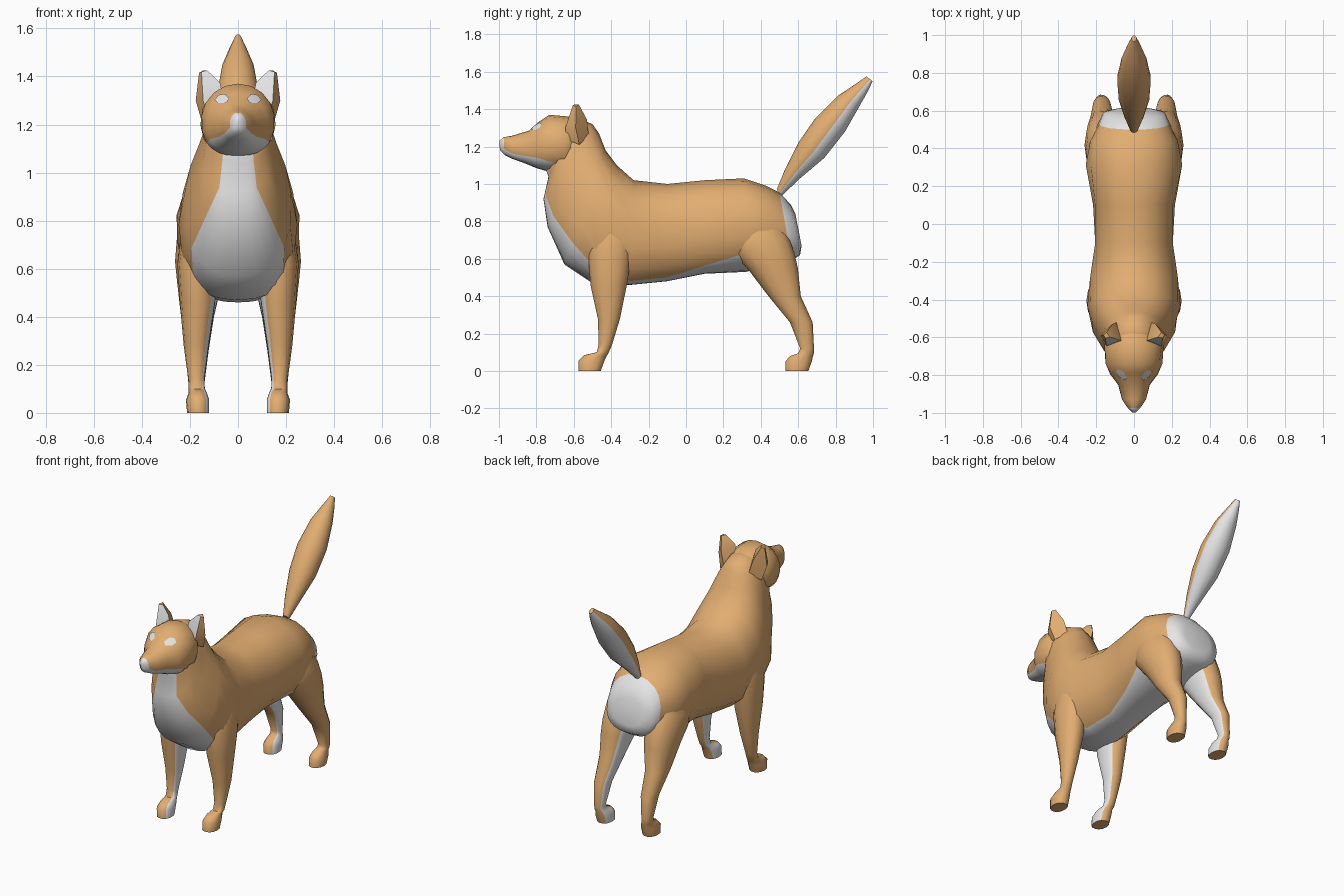
import bpy, bmesh, math
from mathutils import Vector
from mathutils.bvhtree import BVHTree

if "Cube" in bpy.data.objects:
    bpy.data.objects.remove(bpy.data.objects["Cube"], do_unlink=True)


def make_material(name, rgb):
    m = bpy.data.materials.new(name)
    m.use_nodes = True
    m.diffuse_color = (*rgb, 1)
    m.node_tree.nodes["Principled BSDF"].inputs["Base Color"].default_value = (*rgb, 1)
    return m


MATERIALS = [make_material("tan_fur", (0.76, 0.42, 0.165)),
             make_material("white_fur", (0.79, 0.79, 0.79))]
TAN, WHITE = 0, 1


def finish(name, bm, sharp=55, closed=True):
    """Turn a bmesh into a smooth-shaded object that keeps strong edges sharp."""
    if closed:
        bmesh.ops.recalc_face_normals(bm, faces=bm.faces)
    bm.normal_update()
    for f in bm.faces:
        f.smooth = True
    for e in bm.edges:
        if len(e.link_faces) == 2:
            e.smooth = e.calc_face_angle(0) < math.radians(sharp)
    mesh = bpy.data.meshes.new(name)
    bm.to_mesh(mesh)
    bm.free()
    for m in MATERIALS:
        mesh.materials.append(m)
    ob = bpy.data.objects.new(name, mesh)
    bpy.context.collection.objects.link(ob)
    return ob


def loft(name, rings, rows, caps, half=10, split=4, p=(0.85, 0.85), sharp=55):
    """Skin rings of (centre, u, v, t). The fur within t degrees of u is white
    in rows marked 's'; rows marked 'w' or 't' are wholly white or tan.
    p is the roundness on the u side and on the far side."""
    n = 2 * half
    bm = bmesh.new()
    loops = []
    for c, u, v, t in rings:
        loop = []
        for j in range(n):
            k = j if j <= half else j - n
            i = abs(k)
            a = i / split * t if i <= split else t + (i - split) / (half - split) * (180 - t)
            ca, sa = math.cos(math.radians(a)), math.sin(math.radians(a))
            q = p[0] if ca > 0 else p[1]
            side = 0 if i in (0, half) else math.copysign(sa ** q, k)
            loop.append(bm.verts.new(c + u * math.copysign(abs(ca) ** q, ca) + v * side))
        loops.append(loop)
    for row, a, b in zip(rows, loops, loops[1:]):
        for j in range(n):
            f = bm.faces.new((a[j], a[(j + 1) % n], b[(j + 1) % n], b[j]))
            inside = j < split or j >= n - split
            f.material_index = WHITE if row == "w" or (row == "s" and inside) else TAN
    for loop, colour in zip((loops[0], loops[-1]), caps):
        bm.faces.new(loop).material_index = colour
    return finish(name, bm, sharp)


def spine_rings(sections):
    """Rings from (top_y, top_z, bottom_y, bottom_z, half_width, t)."""
    out = []
    for ty, tz, by, bz, w, t in sections:
        top, bottom = Vector((0, ty, tz)), Vector((0, by, bz))
        out.append(((top + bottom) / 2, (bottom - top) / 2, Vector((w, 0, 0)), t))
    return out


# Torso and neck, from the rump forwards
loft("body", spine_rings([
    (0.585, 0.84, 0.618, 0.67, 0.10, 60),
    (0.56, 0.89, 0.610, 0.62, 0.165, 60),
    (0.50, 0.955, 0.565, 0.59, 0.188, 60),
    (0.43, 0.99, 0.45, 0.56, 0.235, 60),
    (0.31, 1.03, 0.32, 0.53, 0.258, 58),
    (0.10, 1.02, 0.10, 0.52, 0.217, 38),
    (-0.10, 1.00, -0.10, 0.48, 0.21, 25),
    (-0.28, 1.02, -0.30, 0.46, 0.238, 25),
    (-0.37, 1.10, -0.50, 0.47, 0.247, 45),
    (-0.43, 1.18, -0.65, 0.57, 0.222, 57),
    (-0.465, 1.27, -0.74, 0.77, 0.172, 44),
    (-0.50, 1.32, -0.762, 0.92, 0.146, 27),
    (-0.56, 1.345, -0.735, 1.04, 0.134, 24),
    (-0.62, 1.34, -0.76, 1.10, 0.11, 28),
]), "wwsssssssssss", (WHITE, WHITE), p=(0.8, 0.92), sharp=75)

# Head, from the skull to the nose
head = loft("head", spine_rings([
    (-0.55, 1.33, -0.60, 1.09, 0.11, 30),
    (-0.62, 1.36, -0.66, 1.075, 0.157, 38),
    (-0.73, 1.37, -0.75, 1.07, 0.152, 56),
    (-0.79, 1.33, -0.80, 1.085, 0.127, 62),
    (-0.84, 1.285, -0.86, 1.11, 0.084, 62),
    (-0.93, 1.258, -0.93, 1.135, 0.064, 62),
    (-0.975, 1.25, -0.97, 1.155, 0.034, 75),
    (-0.998, 1.23, -0.995, 1.18, 0.010, 80),
]), "tsssssw", (TAN, WHITE), p=(0.78, 1.0))

# Raised tail, white underneath
loft("tail", spine_rings([
    (0.485, 0.97, 0.51, 0.935, 0.02, 80),
    (0.53, 1.08, 0.61, 1.03, 0.05, 80),
    (0.60, 1.22, 0.74, 1.14, 0.082, 80),
    (0.69, 1.35, 0.85, 1.28, 0.09, 80),
    (0.81, 1.47, 0.93, 1.42, 0.066, 80),
    (0.90, 1.53, 0.975, 1.50, 0.036, 80),
    (0.965, 1.575, 0.998, 1.55, 0.013, 80),
]), "ssssss", (TAN, TAN), half=8, split=3, p=(1.0, 1.0))

# Legs: (z, front_y, back_y, inner_x, outer_x)
FRONT_LEG = [
    (0.84, -0.50, -0.30, 0.08, 0.20),
    (0.74, -0.52, -0.28, 0.08, 0.236),
    (0.62, -0.525, -0.29, 0.09, 0.252),
    (0.46, -0.512, -0.315, 0.095, 0.242),
    (0.28, -0.472, -0.352, 0.122, 0.226),
    (0.14, -0.467, -0.395, 0.140, 0.207),
    (0.10, -0.478, -0.412, 0.138, 0.205),
    (0.085, -0.545, -0.42, 0.130, 0.205),
    (0.055, -0.575, -0.435, 0.12, 0.216),
    (0.0, -0.575, -0.455, 0.12, 0.212),
]
HIND_LEG = [
    (0.84, 0.26, 0.48, 0.06, 0.20),
    (0.72, 0.22, 0.55, 0.05, 0.255),
    (0.63, 0.25, 0.582, 0.05, 0.262),
    (0.55, 0.325, 0.60, 0.065, 0.254),
    (0.40, 0.44, 0.615, 0.10, 0.237),
    (0.26, 0.555, 0.678, 0.122, 0.22),
    (0.12, 0.61, 0.685, 0.140, 0.206),
    (0.095, 0.60, 0.684, 0.138, 0.205),
    (0.08, 0.555, 0.68, 0.130, 0.205),
    (0.05, 0.53, 0.673, 0.12, 0.216),
    (0.0, 0.53, 0.655, 0.12, 0.212),
]


def leg(name, sections, side):
    rings = []
    for z, yf, yb, xi, xo in sections:
        rings.append((Vector((side * (xi + xo) / 2, (yf + yb) / 2, z)),
                      Vector((-side * (xo - xi) / 2, 0, 0)),
                      Vector((0, (yb - yf) / 2, 0)), 46))
    loft(name, rings, "s" * (len(rings) - 1), (TAN, TAN), half=8, split=3, p=(0.85, 0.95))


def ear(name, side):
    """Four-sided ear with a white front face and a tan back."""
    base = [(0.06, -0.62, 1.31), (0.125, -0.645, 1.24), (0.150, -0.57, 1.21), (0.09, -0.52, 1.26)]
    middle = [(0.075, -0.615, 1.375), (0.145, -0.645, 1.30), (0.176, -0.59, 1.30), (0.115, -0.53, 1.345)]
    tip = [(0.128, -0.598, 1.425), (0.152, -0.605, 1.42), (0.162, -0.587, 1.415), (0.145, -0.573, 1.425)]
    bm = bmesh.new()
    loops = [[bm.verts.new((side * x, y, z)) for x, y, z in ring] for ring in (base, middle, tip)]
    for a, b in zip(loops, loops[1:]):
        for j in range(4):
            f = bm.faces.new((a[j], a[(j + 1) % 4], b[(j + 1) % 4], b[j]))
            f.material_index = WHITE if j == 0 else TAN
    bm.faces.new(loops[0])
    bm.faces.new(loops[-1])
    finish(name, bm, 65)


def eye(name, side, tree):
    """Thin white patch laid on the surface of the face."""
    outline = [(0.036, 1.305), (0.050, 1.287), (0.084, 1.286), (0.097, 1.300), (0.082, 1.320), (0.055, 1.325)]
    bm = bmesh.new()

    def on_face(x, z):
        hit = tree.ray_cast(Vector((side * x, -2, z)), Vector((0, 1, 0)))[0]
        return bm.verts.new((side * x, (hit.y if hit else -0.74) - 0.006, z + 0.003))

    centre = on_face(0.067, 1.304)
    rim = [on_face(x, z) for x, z in outline]
    for v, w in zip(rim, rim[1:] + rim[:1]):
        f = bm.faces.new((centre, v, w) if side > 0 else (centre, w, v))
        f.material_index = WHITE
    finish(name, bm, closed=False)


# Paired parts
head_tree = BVHTree.FromPolygons([v.co.copy() for v in head.data.vertices],
                                 [list(f.vertices) for f in head.data.polygons])
for label, side in (("left", 1), ("right", -1)):
    leg("front_leg_" + label, FRONT_LEG, side)
    leg("hind_leg_" + label, HIND_LEG, side)
    ear("ear_" + label, side)
    eye("eye_" + label, side, head_tree)
